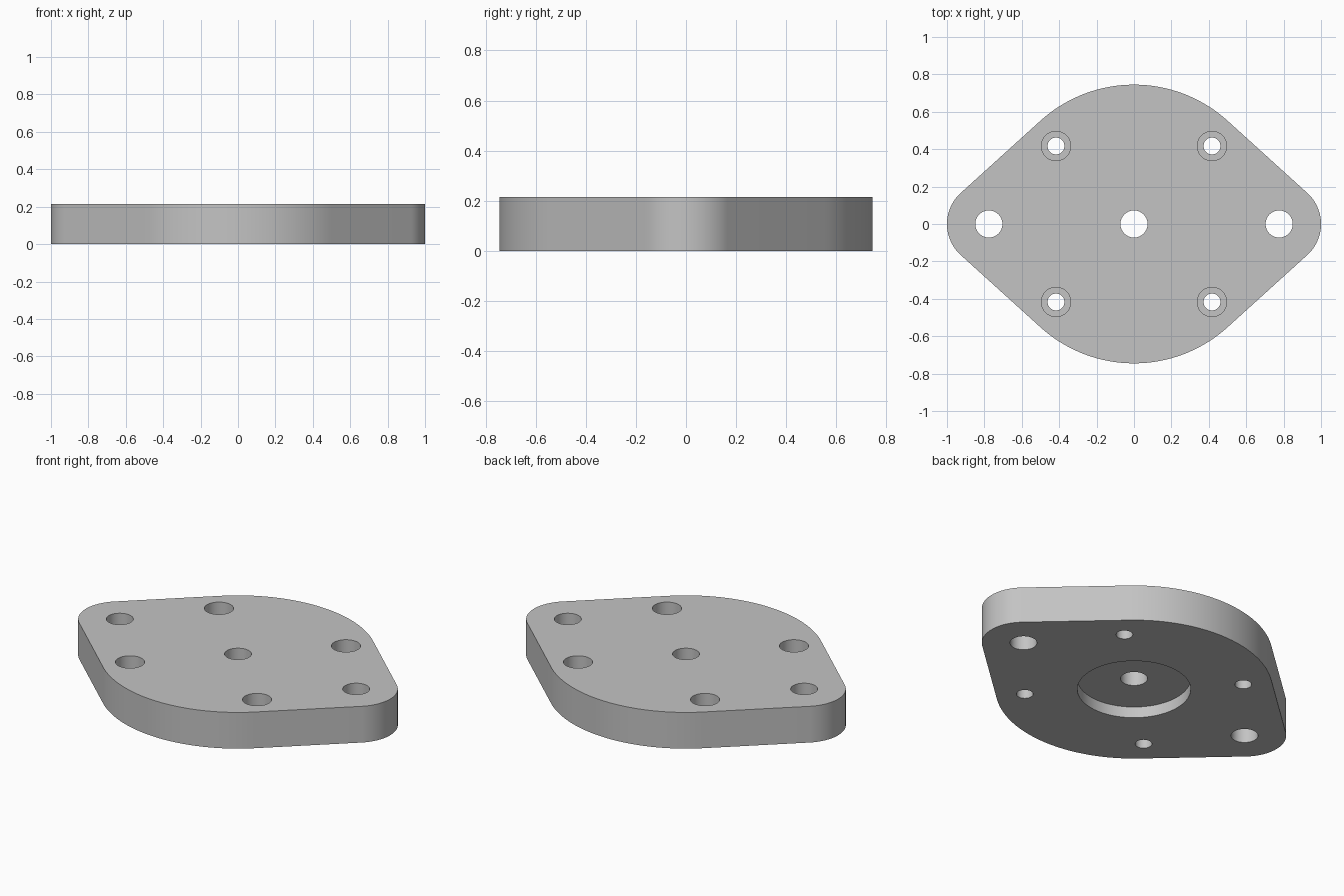
import bpy
import bmesh
from math import acos, cos, sin, pi

cube = bpy.data.objects.get("Cube")
if cube:
    bpy.data.objects.remove(cube, do_unlink=True)

THICK = 0.215
HUB_R, END_R, END_X = 0.745, 0.224, 0.776
BOLT = 0.417
MARGIN = 0.05

grey = bpy.data.materials.new("plain grey")
grey.use_nodes = True
grey.diffuse_color = (0.55, 0.55, 0.55, 1)
grey.node_tree.nodes["Principled BSDF"].inputs["Base Color"].default_value = grey.diffuse_color


def prism(name, outline, z0, z1):
    """Extrude a closed outline from z0 up to z1."""
    bm = bmesh.new()
    base = bm.faces.new([bm.verts.new((x, y, z0)) for x, y in outline])
    top = bmesh.ops.extrude_face_region(bm, geom=[base])["geom"]
    bmesh.ops.translate(bm, vec=(0, 0, z1 - z0),
                        verts=[g for g in top if isinstance(g, bmesh.types.BMVert)])
    bmesh.ops.recalc_face_normals(bm, faces=bm.faces)
    mesh = bpy.data.meshes.new(name)
    bm.to_mesh(mesh)
    bm.free()
    mesh.materials.append(grey)
    obj = bpy.data.objects.new(name, mesh)
    bpy.context.collection.objects.link(obj)
    return obj


def arc(cx, radius, start, end, steps):
    return [(cx + radius * cos(start + (end - start) * i / steps),
             radius * sin(start + (end - start) * i / steps)) for i in range(steps + 1)]


def drill(x, y, radius, z0, z1, steps=64):
    """Cut a round hole in the plate."""
    ring = [(x + px, y + py) for px, py in arc(0, radius, 0, 2 * pi, steps)[:-1]]
    cutter = prism("hole_cutter", ring, z0, z1)
    cutter.hide_render = True
    mod = plate.modifiers.new("hole", "BOOLEAN")
    mod.operation = "DIFFERENCE"
    mod.solver = "EXACT"
    mod.object = cutter
    bpy.ops.object.modifier_apply(modifier=mod.name)
    bpy.data.objects.remove(cutter, do_unlink=True)


# Plate outline: a large hub arc joined to small end arcs by tangent lines
t = acos((HUB_R - END_R) / END_X)
outline = (arc(END_X, END_R, -t, t, 32) + arc(0, HUB_R, t, pi - t, 48)
           + arc(-END_X, END_R, pi - t, pi + t, 32) + arc(0, HUB_R, pi + t, 2 * pi - t, 48))
plate = prism("mounting_plate", outline, 0, THICK)
bpy.ops.object.select_all(action="DESELECT")
plate.select_set(True)
bpy.context.view_layer.objects.active = plate

# Round recess underneath
drill(0, 0, 0.305, -MARGIN, 0.066, 96)

# Centre hole and end holes
for x in (-END_X, 0, END_X):
    drill(x, 0, 0.0725, -MARGIN, THICK + MARGIN)

# Counterbored bolt holes
for x in (-BOLT, BOLT):
    for y in (-BOLT, BOLT):
        drill(x, y, 0.0785, THICK - 0.107, THICK + MARGIN)
        drill(x, y, 0.045, -MARGIN, THICK + MARGIN)

bpy.ops.object.shade_smooth_by_angle()
